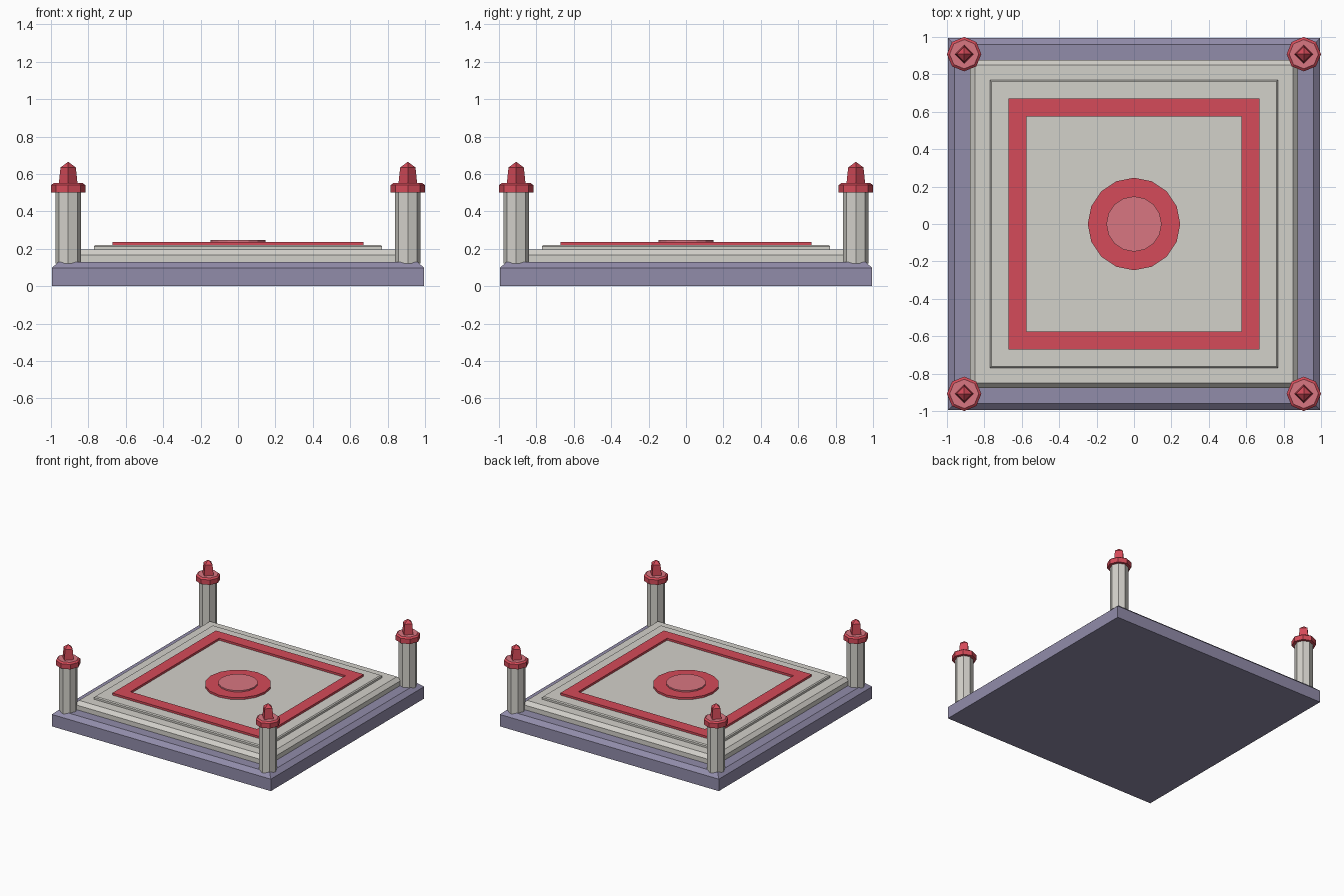
import bpy, bmesh, math

cube = bpy.data.objects.get("Cube")
if cube:
    bpy.data.objects.remove(cube, do_unlink=True)


def make_material(name, colour):
    mat = bpy.data.materials.new(name)
    mat.use_nodes = True
    rgba = (*colour, 1.0)
    mat.diffuse_color = rgba
    mat.node_tree.nodes["Principled BSDF"].inputs["Base Color"].default_value = rgba
    return mat


stone = make_material("pale stone", (0.65, 0.635, 0.59))
slate = make_material("purple slate", (0.285, 0.262, 0.40))
red = make_material("red", (0.66, 0.07, 0.10))
pink = make_material("pink", (0.69, 0.18, 0.22))


def loft(name, sides, profile, mats, at=(0, 0), closed=False, top_mat=0):
    """Stack polygon rings given as (radius, z); a zero radius makes a tip.
    For four sides the radius is the half width of an upright square."""
    bm = bmesh.new()
    turn, grow = (math.pi / 4, math.sqrt(2)) if sides == 4 else (0, 1)
    rings = []
    for r, z in profile:
        count = sides if r > 0 else 1
        rings.append([bm.verts.new((r * grow * math.cos(turn + math.tau * i / sides),
                                    r * grow * math.sin(turn + math.tau * i / sides), z))
                      for i in range(count)])
    pairs = list(zip(rings, rings[1:]))
    if closed:
        pairs.append((rings[-1], rings[0]))
    for low, high in pairs:
        for i in range(sides):
            j = (i + 1) % sides
            if len(high) == 1:
                bm.faces.new((low[i], low[j], high[0]))
            else:
                bm.faces.new((low[i], low[j], high[j], high[i]))
    if not closed:
        bm.faces.new(rings[0][::-1])
        if len(rings[-1]) > 1:
            bm.faces.new(rings[-1]).material_index = top_mat
    bmesh.ops.recalc_face_normals(bm, faces=bm.faces)
    mesh = bpy.data.meshes.new(name)
    bm.to_mesh(mesh)
    bm.free()
    for mat in mats:
        mesh.materials.append(mat)
    obj = bpy.data.objects.new(name, mesh)
    obj.location = (*at, 0)
    bpy.context.collection.objects.link(obj)
    return obj


# Stepped platform with chamfered edges
loft("base_slab", 4, [(0.995, 0), (0.995, 0.098), (0.96, 0.13)], [slate])
loft("lower_step", 4, [(0.877, 0.12), (0.877, 0.168), (0.85, 0.197)], [stone])
loft("upper_step", 4, [(0.77, 0.19), (0.77, 0.213), (0.762, 0.22)], [stone])

# Raised square border and central medallion
loft("border_frame", 4, [(0.672, 0.215), (0.672, 0.237), (0.575, 0.237), (0.575, 0.215)],
     [red], closed=True)
loft("medallion", 16, [(0.247, 0.215), (0.247, 0.237)], [red])
loft("medallion_centre", 16, [(0.148, 0.23), (0.148, 0.248)], [pink])

# Corner posts, each with a chamfered cap and a pointed finial
for fb, sy in (("front", -1), ("back", 1)):
    for lr, sx in (("left", 1), ("right", -1)):
        spot = (sx * 0.908, sy * 0.908)
        tag = f"{fb}_{lr}"
        loft(f"{tag}_post", 8, [(0.069, 0.12), (0.069, 0.51)], [stone], spot)
        loft(f"{tag}_cap", 8, [(0.092, 0.50), (0.092, 0.54), (0.078, 0.551)],
             [red, pink], spot, top_mat=1)
        # Square spire turned so its corners face the axes
        spire = loft(f"{tag}_finial", 4, [(0.036, 0.54), (0.029, 0.635), (0, 0.665)],
                     [red], spot)
        spire.rotation_euler.z = math.pi / 4
